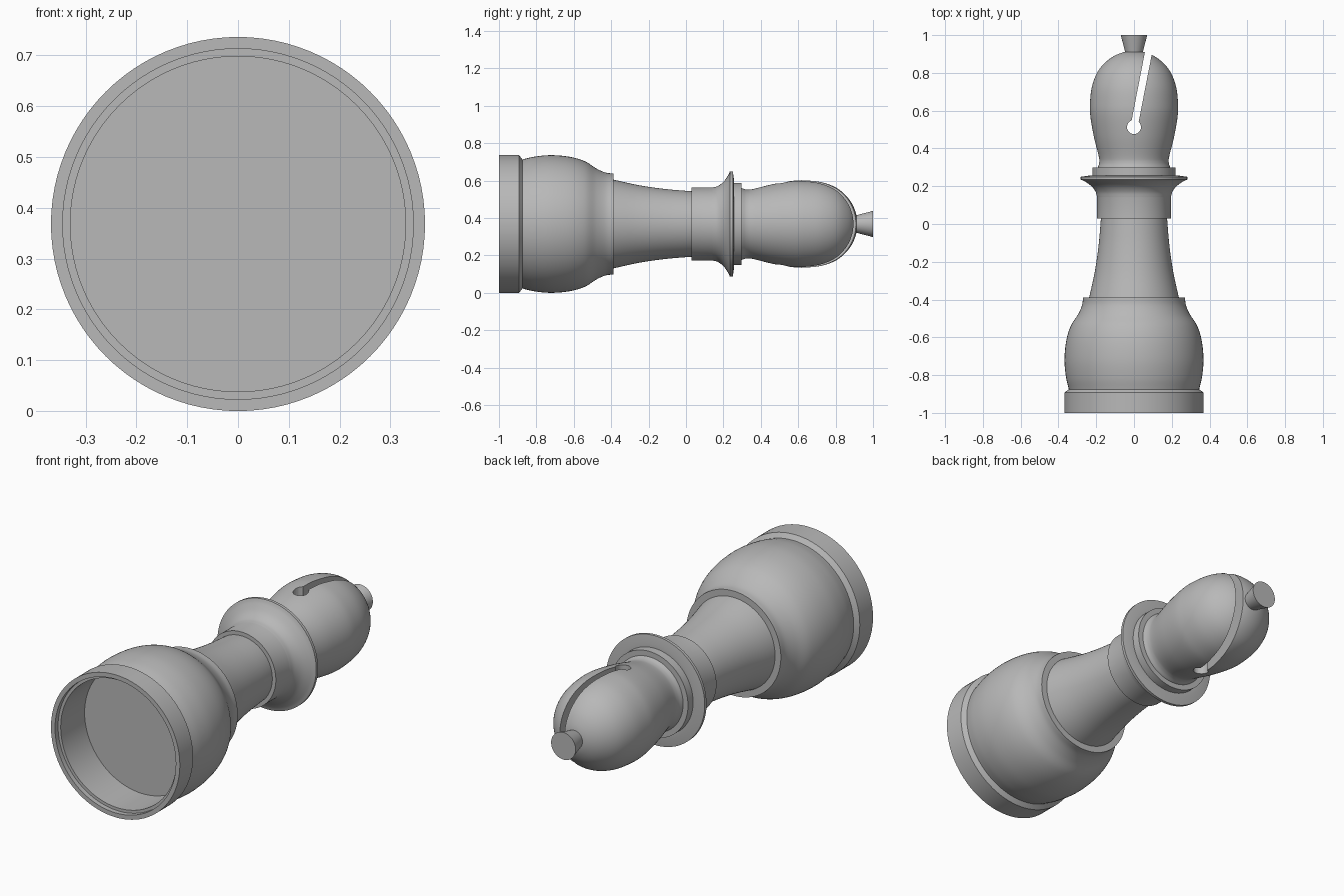
import bpy, bmesh, math
from mathutils import Vector, Matrix

cube = bpy.data.objects.get("Cube")
if cube:
    bpy.data.objects.remove(cube, do_unlink=True)

AXIS_Z = 0.368
SIDES = 96

grey = bpy.data.materials.new("plain_grey")
grey.use_nodes = True
COLOUR = (0.48, 0.48, 0.48, 1)
grey.diffuse_color = COLOUR
grey.node_tree.nodes["Principled BSDF"].inputs["Base Color"].default_value = COLOUR


def smooth_run(knots, steps=6):
    """Catmull-Rom curve through (radius, y) knots."""
    p = [Vector(k) for k in knots]
    p = [2 * p[0] - p[1]] + p + [2 * p[-1] - p[-2]]
    out = []
    for a, b, c, d in zip(p, p[1:], p[2:], p[3:]):
        for i in range(steps):
            t = i / steps
            out.append(0.5 * (2 * b + (c - a) * t + (2 * a - 5 * b + 4 * c - d) * t * t
                              + (3 * b - a - 3 * c + d) * t ** 3))
    return [(v.x, v.y) for v in out] + [tuple(knots[-1])]


def finish(obj):
    bpy.ops.object.select_all(action='DESELECT')
    obj.select_set(True)
    bpy.context.view_layer.objects.active = obj
    bpy.ops.object.shade_smooth_by_angle(angle=math.radians(28))


def new_object(name, bm):
    bmesh.ops.recalc_face_normals(bm, faces=bm.faces)
    mesh = bpy.data.meshes.new(name)
    bm.to_mesh(mesh)
    bm.free()
    mesh.materials.append(grey)
    obj = bpy.data.objects.new(name, mesh)
    bpy.context.collection.objects.link(obj)
    return obj


def lathe(name, profile):
    """Turn a (radius, y) profile around the lying piece's axis."""
    bm = bmesh.new()
    verts = [bm.verts.new((r, y, AXIS_Z)) for r, y in profile]
    edges = [bm.edges.new(pair) for pair in zip(verts, verts[1:])]
    bmesh.ops.spin(bm, geom=verts + edges, cent=(0, 0, AXIS_Z), axis=(0, 1, 0),
                   angle=math.tau, steps=SIDES)
    bmesh.ops.remove_doubles(bm, verts=bm.verts, dist=0.0002)
    obj = new_object(name, bm)
    finish(obj)
    return obj


# Hollow foot, bulging base and its shoulder
bulge = smooth_run([(0.345, -0.875), (0.36, -0.81), (0.368, -0.72), (0.359, -0.62),
                    (0.335, -0.54), (0.297, -0.48), (0.275, -0.43), (0.27, -0.388)])
lathe("base", [(0, -0.78), (0.33, -0.78), (0.33, -0.975), (0.345, -0.975), (0.345, -1),
               (0.368, -1), (0.368, -0.892), (0.345, -0.875)] + bulge[1:] + [(0.237, -0.388)])

# Tapering stem
lathe("stem", smooth_run([(0.237, -0.388), (0.207, -0.25), (0.187, -0.11), (0.175, 0.03)]))

# Collar with flared flange and stepped ring
flare = smooth_run([(0.195, 0.14), (0.203, 0.17), (0.225, 0.2), (0.26, 0.225), (0.282, 0.235)])
lathe("collar", [(0.175, 0.03), (0.195, 0.03)] + flare
      + [(0.282, 0.25), (0.24, 0.256), (0.22, 0.256), (0.22, 0.298), (0.192, 0.298)])

# Rounded head
head_curve = smooth_run([(0.192, 0.298), (0.184, 0.325), (0.187, 0.36), (0.212, 0.46),
                         (0.231, 0.57), (0.233, 0.64), (0.222, 0.73), (0.19, 0.81),
                         (0.135, 0.87), (0.07, 0.905), (0.0, 0.918)])
head = lathe("head", [(0, 0.298)] + head_curve)

# Round-ended slanted slot cut through the head
HOLE_Y, HOLE_R, HALF_W, TILT = 0.513, 0.037, 0.019, math.radians(-11)
start = math.asin(HALF_W / HOLE_R)
arc = [math.pi / 2 + start + (math.tau - 2 * start) * i / 32 for i in range(33)]
outline = [(HOLE_R * math.cos(a), HOLE_R * math.sin(a)) for a in arc]
outline += [(HALF_W, 0.5), (-HALF_W, 0.5)]
bm = bmesh.new()
face = bm.faces.new([bm.verts.new((x, y, 0)) for x, y in outline])
side = bmesh.ops.extrude_face_region(bm, geom=[face])["geom"]
bmesh.ops.translate(bm, verts=[g for g in side if isinstance(g, bmesh.types.BMVert)],
                    vec=(0, 0, 0.8))
bm.transform(Matrix.Translation((0, HOLE_Y, AXIS_Z - 0.4)) @ Matrix.Rotation(TILT, 4, 'Z'))
cutter = new_object("slot_cutter", bm)
cutter.hide_render = True

cut = head.modifiers.new("slot", 'BOOLEAN')
cut.operation = 'DIFFERENCE'
cut.solver = 'EXACT'
cut.object = cutter
bpy.context.view_layer.objects.active = head
bpy.ops.object.modifier_apply(modifier=cut.name)
bpy.data.objects.remove(cutter, do_unlink=True)
finish(head)

# Flared tip
lathe("finial", [(0, 0.9), (0.044, 0.9), (0.07, 1), (0, 1)])
